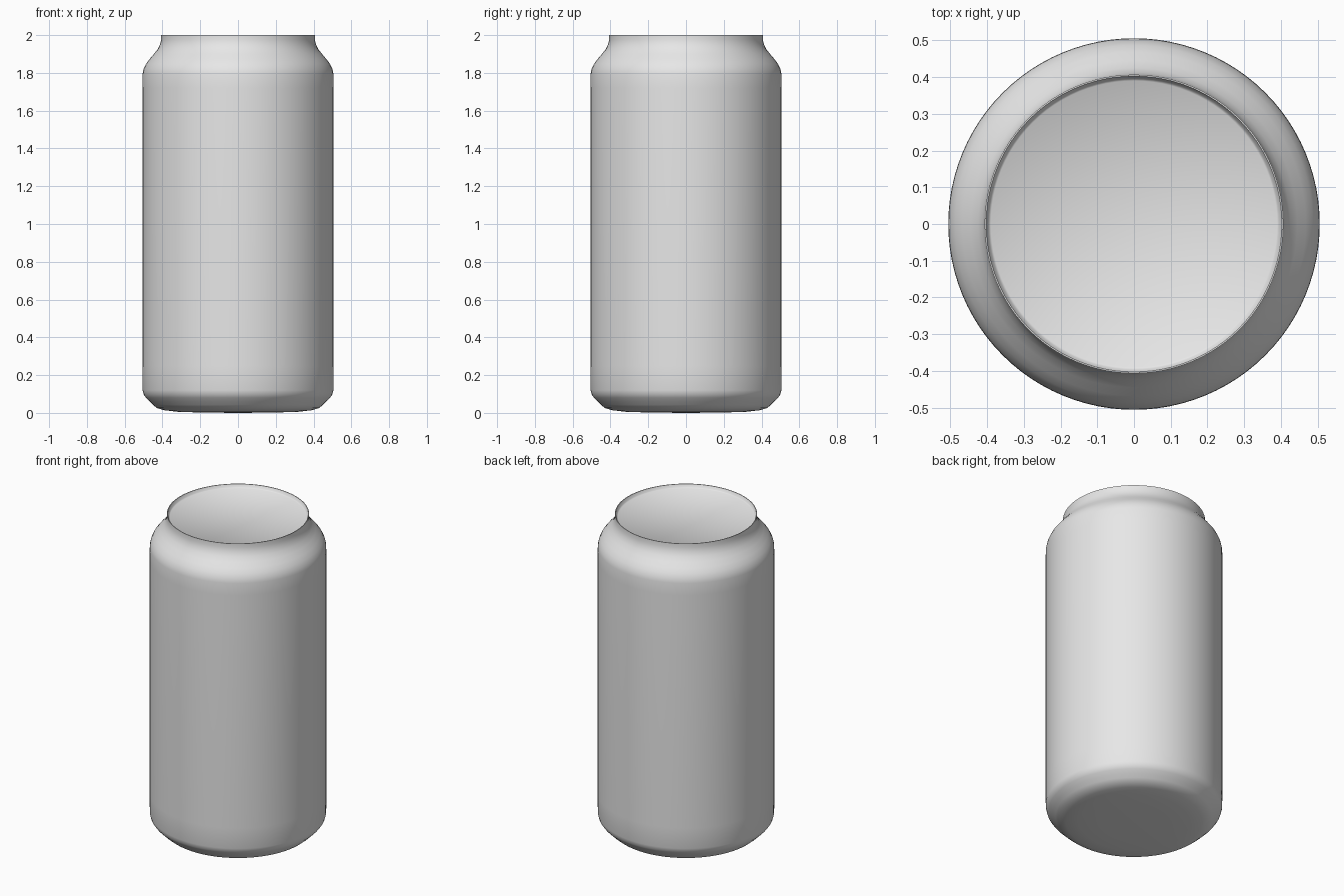
import bpy
import bmesh
import math

SEGMENTS = 96

cube = bpy.data.objects.get("Cube")
if cube:
    bpy.data.objects.remove(cube, do_unlink=True)

metal = bpy.data.materials.new("plain grey")
metal.use_nodes = True
grey = (0.8, 0.8, 0.8, 1)
metal.diffuse_color = grey
metal.node_tree.nodes["Principled BSDF"].inputs["Base Color"].default_value = grey


def lathe(name, profile):
    """Spin a (radius, height) profile around z."""
    bm = bmesh.new()
    verts = [bm.verts.new((r, 0, z)) for r, z in profile]
    edges = [bm.edges.new(pair) for pair in zip(verts, verts[1:])]
    bmesh.ops.spin(bm, geom=verts + edges, cent=(0, 0, 0), axis=(0, 0, 1),
                   angle=math.tau, steps=SEGMENTS, use_duplicate=False)
    bmesh.ops.remove_doubles(bm, verts=bm.verts[:], dist=0.0001)
    # Profiles run from the bottom outwards and up, so normals face outwards
    bm.normal_update()
    if sum(f.normal.dot(f.calc_center_median()) for f in bm.faces) < 0:
        bmesh.ops.reverse_faces(bm, faces=bm.faces[:])
    mesh = bpy.data.meshes.new(name)
    bm.to_mesh(mesh)
    bm.free()
    mesh.materials.append(metal)
    obj = bpy.data.objects.new(name, mesh)
    bpy.context.collection.objects.link(obj)
    bpy.ops.object.select_all(action="DESELECT")
    obj.select_set(True)
    bpy.context.view_layer.objects.active = obj
    bpy.ops.object.shade_smooth_by_angle(angle=math.radians(40))
    return obj


# Outer shell: shallow base, foot bevel, straight wall and tapered neck
lathe("can_body", [
    (0, 0), (0.2, 0.002), (0.32, 0.006), (0.39, 0.014), (0.43, 0.026),
    (0.45, 0.043), (0.467, 0.06), (0.487, 0.08), (0.499, 0.097),
    (0.505, 0.12), (0.506, 0.25), (0.506, 1.72), (0.505, 1.795),
    (0.5, 1.82), (0.487, 1.848), (0.468, 1.873), (0.445, 1.9),
    (0.425, 1.925), (0.413, 1.95), (0.407, 1.975), (0.407, 2.0)])

# Sunken lid with its sloping rim wall
lathe("can_lid", [(0, 1.978), (0.39, 1.978), (0.396, 1.983),
                  (0.403, 2.0), (0.407, 2.0)])
